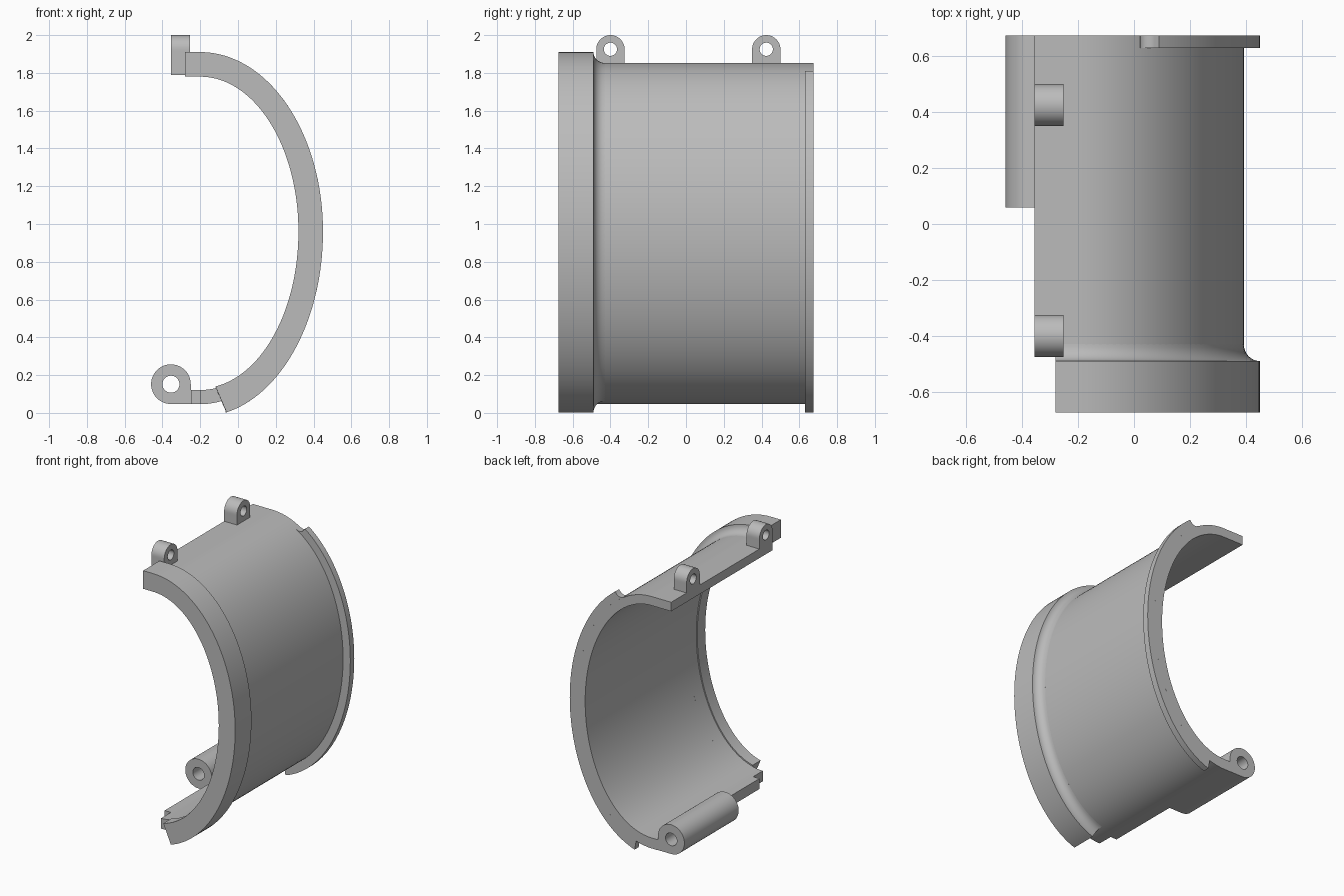
import bpy, bmesh, math
from mathutils import Vector

cube = bpy.data.objects.get("Cube")
if cube:
    bpy.data.objects.remove(cube, do_unlink=True)

grey = bpy.data.materials.new("plain grey")
grey.use_nodes = True
COLOUR = (0.5, 0.5, 0.5, 1)
grey.diffuse_color = COLOUR
grey.node_tree.nodes["Principled BSDF"].inputs["Base Color"].default_value = COLOUR

CX, CZ = -0.2, 0.96      # centre of the oval shell
INNER, WALL = 0.06, 0.56  # wall depths, from bore (0) to rim (1)


def loft(name, loops, closed=False):
    """Skin a row of matching loops; cap the ends unless closed."""
    bm = bmesh.new()
    rings = [[bm.verts.new(p) for p in loop] for loop in loops]
    n = len(rings[0])
    pairs = list(zip(rings, rings[1:]))
    if closed:
        pairs.append((rings[-1], rings[0]))
    for a, b in pairs:
        for i in range(n):
            j = (i + 1) % n
            bm.faces.new((a[i], a[j], b[j], b[i]))
    if not closed:
        bm.faces.new(rings[0])
        bm.faces.new(rings[-1])
    bmesh.ops.recalc_face_normals(bm, faces=bm.faces)
    mesh = bpy.data.meshes.new(name)
    bm.to_mesh(mesh)
    bm.free()
    mesh.materials.append(grey)
    ob = bpy.data.objects.new(name, mesh)
    bpy.context.collection.objects.link(ob)
    bpy.ops.object.select_all(action='DESELECT')
    ob.select_set(True)
    bpy.context.view_layer.objects.active = ob
    bpy.ops.object.shade_smooth_by_angle(angle=math.radians(30))
    return ob


def oval(deg, t, y):
    """Point on the oval at an angle and a wall depth t."""
    a = math.radians(deg)
    height = 0.82 + 0.13 * t if deg >= 0 else 0.83 + 0.15 * t
    return Vector((CX + (0.52 + 0.13 * t) * math.cos(a), y, CZ + height * math.sin(a)))


def angles(start, end, count):
    return [start + (end - start) * i / count for i in range(count + 1)]


def flat_end(section, x):
    """Carry a section straight out to x."""
    return [Vector((x, p.y, p.z)) for p in section]


def band(y0, y1, t0, t1):
    return [(y0, t0), (y1, t0), (y1, t1), (y0, t1)]


def lug(name, centre, radius, hole, length, axis, square):
    """Eye with a hole; quadrants chosen by square(c, s) get a square corner."""
    def loop(r, offset, outer):
        pts = []
        for i in range(48):
            a = math.tau * i / 48
            c, s = math.cos(a), math.sin(a)
            k = r / max(abs(c), abs(s)) if outer and square(c, s) else r
            d = (offset, k * c, k * s) if axis == 'X' else (k * c, offset, k * s)
            pts.append(Vector(centre) + Vector(d))
        return pts
    h = length / 2
    return loft(name, [loop(radius, -h, True), loop(radius, h, True),
                       loop(hole, h, False), loop(hole, -h, False)], closed=True)


# Main half shell with straight lips at top and bottom
profile = band(-0.475, 0.675, INNER, WALL)
sections = [[oval(d, t, y) for y, t in profile] for d in angles(-90, 90, 72)]
loft("shell_wall", [flat_end(sections[0], -0.25)] + sections
     + [flat_end(sections[-1], -0.355)])

# Thick front collar with a concave fillet down to the shell
profile = [(-0.475, WALL - 0.05), (-0.475, INNER), (-0.585, INNER), (-0.585, 0),
           (-0.675, 0), (-0.675, 1)]
for a in angles(0, 90, 8):
    r = math.radians(a)
    profile.append((-0.43 - 0.06 * math.cos(r), 1 - (1 - WALL) * math.sin(r)))
profile.append((-0.43, WALL - 0.05))
sections = []
for f in angles(0, 1, 72):
    row = []
    for y, t in profile:
        start = -81.1 + 3.5 * t
        row.append(oval(start + (90 - start) * f, t, y))
    sections.append(row)
loft("front_collar", sections + [flat_end(sections[-1], -0.28)])

# Short tongue beneath the collar's lower end
profile = band(-0.585, -0.475, INNER, WALL)
loft("lower_tongue", [[oval(d, t, y) for y, t in profile] for d in angles(-90, -76, 6)])

# Thin rear flange, blending into the shell at its upper end
profile = band(0.63, 0.675, WALL, 1)
stations = [(d, 1) for d in angles(-78, 63.5, 60)]
for s in angles(0, 1, 8)[1:]:
    stations.append((63.5 + 4.5 * s, max(0.02, 1 - math.sqrt(1 - (1 - s) ** 2))))
loft("rear_flange", [[oval(d, WALL + (t - WALL) * h, y) for y, t in profile]
                     for d, h in stations])

# Hinge barrel on the lower lip
lug("hinge_barrel", (-0.355, 0.367, 0.152), 0.105, 0.045, 0.615, 'Y',
    lambda c, s: c > 0 and s < 0)

# Two fastening eyes on the upper lip
for name, y in (("front_eye", -0.4), ("rear_eye", 0.425)):
    lug(name, (-0.304, y, 1.925), 0.075, 0.035, 0.102, 'X', lambda c, s: s < 0)
